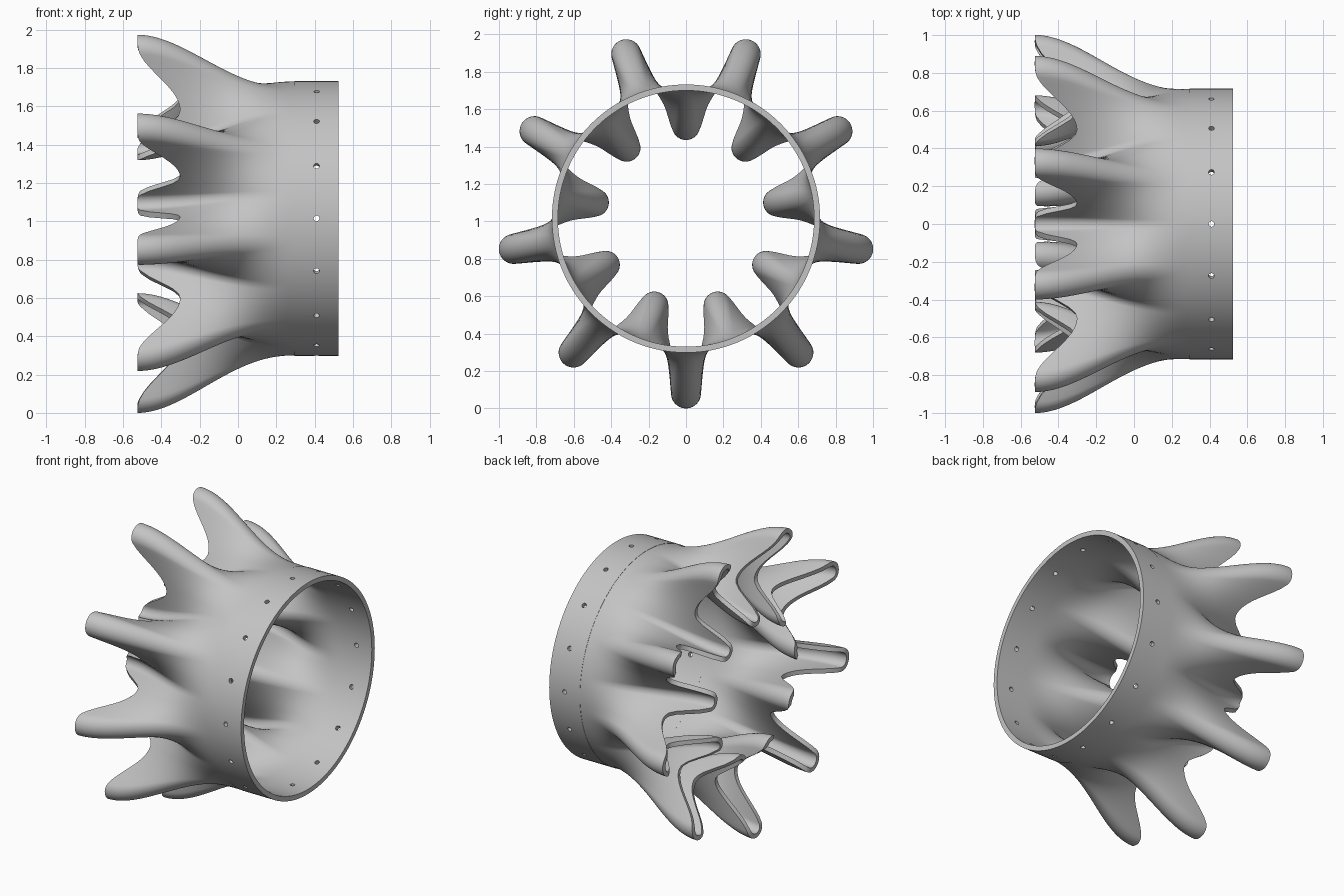
import bpy, bmesh
from math import sin, cos, pi, radians, acos, atan2, hypot
from mathutils import Matrix, Vector

cube = bpy.data.objects.get("Cube")
if cube:
    bpy.data.objects.remove(cube, do_unlink=True)

CENTER_Z = 1.015
LOBES = 9
HALF = pi / LOBES            # angle from a lobe tip to the next trough
X_JOINT, X_TIP, X_SCALLOP = 0.297, -0.525, -0.30
R_PIPE, WALL = 0.70, 0.03
ROWS = 44

grey = bpy.data.materials.new("plain_grey")
grey.use_nodes = True
grey.diffuse_color = (0.55, 0.55, 0.55, 1)
grey.node_tree.nodes["Principled BSDF"].inputs["Base Color"].default_value = (0.55, 0.55, 0.55, 1)


def make_object(name, bm):
    mesh = bpy.data.meshes.new(name)
    bm.to_mesh(mesh)
    bm.free()
    mesh.materials.append(grey)
    obj = bpy.data.objects.new(name, mesh)
    bpy.context.collection.objects.link(obj)
    return obj


def finish(obj, modifier):
    bpy.ops.object.select_all(action="DESELECT")
    bpy.context.view_layer.objects.active = obj
    obj.select_set(True)
    bpy.ops.object.modifier_apply(modifier=modifier.name)
    bpy.ops.object.shade_smooth_by_angle(angle=radians(35))


def smooth(t):
    t = min(max(t, 0), 1)
    return t * t * (3 - 2 * t)


def half_lobe():
    """Exit section from lobe tip to trough: round cap, straight wall, round cap."""
    r1, r2 = 0.065, 0.06
    c1 = Vector((1.0 - r1, 0))
    c2 = Vector((cos(HALF), sin(HALF))) * (0.435 + r2)
    d = c2 - c1
    turn = atan2(d.y, d.x) - acos((r1 + r2) / d.length)

    def arc(c, r, a, b, n):
        return [c + r * Vector((cos(a + (b - a) * i / n), sin(a + (b - a) * i / n)))
                for i in range(n + 1)]

    cap = arc(c1, r1, 0, turn, 9)
    trough = arc(c2, r2, turn + pi, pi + HALF, 8)
    wall = [cap[-1].lerp(trough[0], i / 14) for i in range(1, 14)]
    pts = cap + wall + trough
    run = [0]
    for p, q in zip(pts, pts[1:]):
        run.append(run[-1] + (q - p).length)
    # pair each exit point with its start on the round pipe
    return [(Vector((cos(s / run[-1] * HALF), sin(s / run[-1] * HALF))) * R_PIPE, p)
            for s, p in zip(run, pts)]


def section_point(pair, x):
    t = max((X_JOINT - x) / (X_JOINT - X_TIP), 0)
    return pair[0].lerp(pair[1], smooth(t ** 1.15))


def edge_x(pair):
    """Where a wall line meets the scalloped exit edge."""
    lo, hi = X_TIP, X_JOINT
    for _ in range(30):
        x = (lo + hi) / 2
        away = section_point(pair, x).length - 0.65
        cut = X_SCALLOP + (X_TIP - X_SCALLOP) * smooth(away / 0.34 if away > 0 else -away / 0.215)
        if x > cut:
            hi = x
        else:
            lo = x
    return hi


# Lobed shell
half = half_lobe()
ends = [edge_x(p) for p in half]
last = len(half) - 1
order = [(i, -1) for i in range(last - 1, 0, -1)] + [(i, 1) for i in range(last + 1)]
bm = bmesh.new()
columns = []
for k in range(LOBES):
    base = -pi / 2 + 2 * HALF * k
    for i, side in order:
        column = []
        for j in range(ROWS + 1):
            x = X_JOINT + (ends[i] - X_JOINT) * j / ROWS
            p = section_point(half[i], x)
            a = base + side * atan2(p.y, p.x)
            r = hypot(p.x, p.y)
            column.append(bm.verts.new((x, r * cos(a), CENTER_Z + r * sin(a))))
        columns.append(column)
for a, b in zip(columns, columns[1:] + columns[:1]):
    for j in range(ROWS):
        bm.faces.new((a[j], b[j], b[j + 1], a[j + 1]))
shell = make_object("lobed_shell", bm)
solid = shell.modifiers.new("wall", "SOLIDIFY")
solid.thickness = WALL
solid.offset = 0
finish(shell, solid)

# Mounting ring
bm = bmesh.new()
profile = [(0.295, 0.717), (0.525, 0.717), (0.525, 0.685), (0.295, 0.685)]
SEGMENTS = 128
rings = [[bm.verts.new((x, r * cos(2 * pi * s / SEGMENTS), CENTER_Z + r * sin(2 * pi * s / SEGMENTS)))
          for x, r in profile] for s in range(SEGMENTS)]
for a, b in zip(rings, rings[1:] + rings[:1]):
    for i in range(4):
        n = (i + 1) % 4
        bm.faces.new((a[i], a[n], b[n], b[i]))
bmesh.ops.recalc_face_normals(bm, faces=bm.faces)
ring = make_object("mounting_ring", bm)

# Bolt holes around the ring
bm = bmesh.new()
for k in range(16):
    place = (Matrix.Translation((0.41, 0, CENTER_Z)) @ Matrix.Rotation(k * pi / 8, 4, "X")
             @ Matrix.Translation((0, 0, 0.70)))
    bmesh.ops.create_cone(bm, cap_ends=True, segments=16, radius1=0.015, radius2=0.015,
                          depth=0.12, matrix=place)
cutter = make_object("bolt_hole_cutter", bm)
cutter.hide_render = True
holes = ring.modifiers.new("holes", "BOOLEAN")
holes.operation = "DIFFERENCE"
holes.solver = "EXACT"
holes.object = cutter
finish(ring, holes)
bpy.data.objects.remove(cutter, do_unlink=True)
